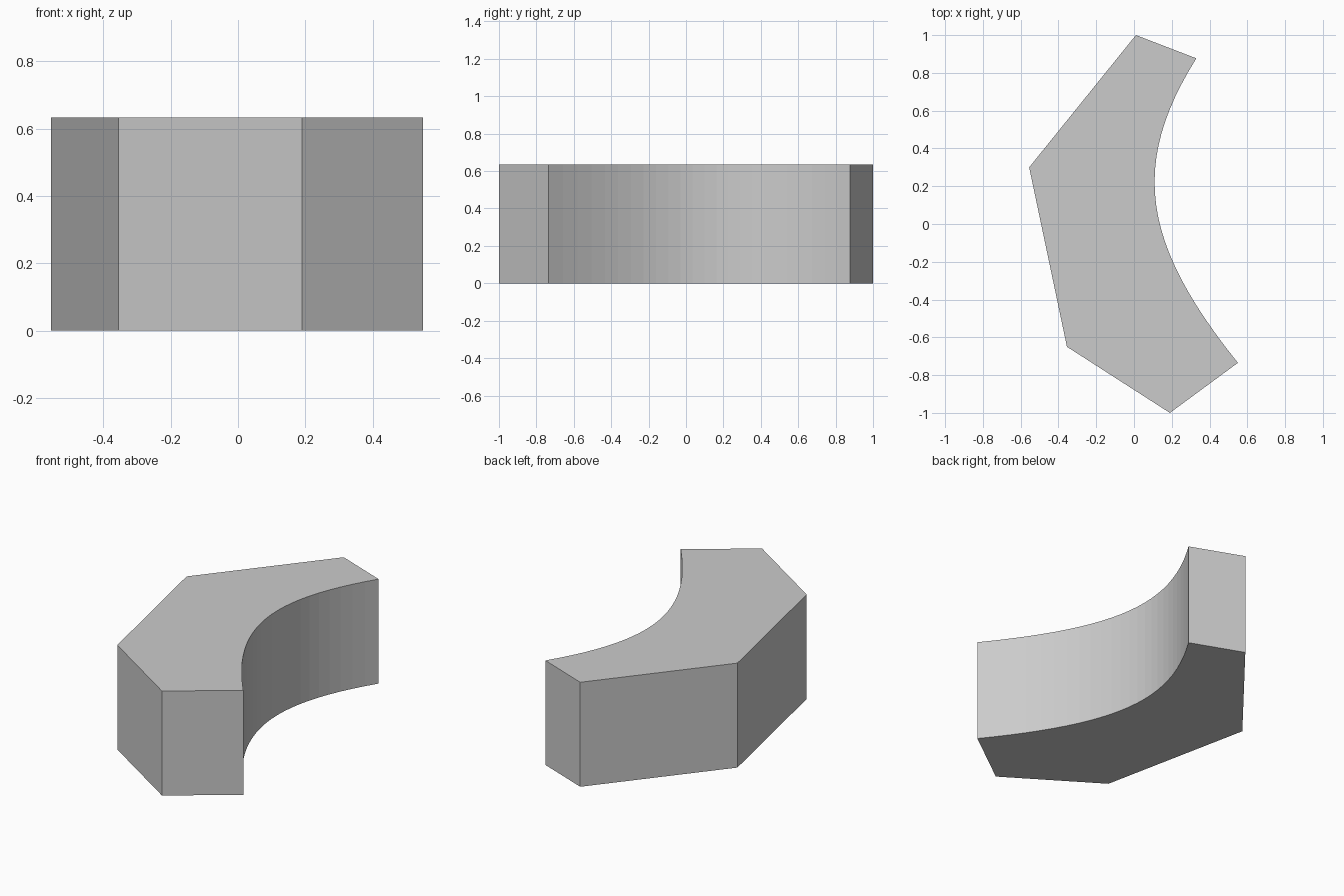
import bpy
import bmesh
from mathutils import Vector
from mathutils.geometry import interpolate_bezier

if "Cube" in bpy.data.objects:
    bpy.data.objects.remove(bpy.data.objects["Cube"])

HEIGHT = 0.634
CURVE_POINTS = 25

# Plain grey material
grey = bpy.data.materials.new("plain grey")
grey.use_nodes = True
colour = (0.6, 0.6, 0.6, 1)
grey.diffuse_color = colour
grey.node_tree.nodes["Principled BSDF"].inputs["Base Color"].default_value = colour

# Footprint: straight outer sides, then the concave inner curve
outer_corners = [(0.01, 1), (-0.555, 0.3), (-0.355, -0.65), (0.19, -1)]
inner_curve = interpolate_bezier(
    Vector((0.55, -0.735)), Vector((0.04, -0.10)),
    Vector((-0.02, 0.317)), Vector((0.33, 0.877)), CURVE_POINTS)
outline = outer_corners + [(p.x, p.y) for p in inner_curve]

# Raise the footprint into a solid block
bm = bmesh.new()
base = bm.faces.new([bm.verts.new((x, y, 0)) for x, y in outline])
raised = bmesh.ops.extrude_face_region(bm, geom=[base], use_keep_orig=True)
top_verts = [g for g in raised["geom"] if isinstance(g, bmesh.types.BMVert)]
bmesh.ops.translate(bm, verts=top_verts, vec=(0, 0, HEIGHT))
bmesh.ops.recalc_face_normals(bm, faces=bm.faces)

mesh = bpy.data.meshes.new("curved_block")
bm.to_mesh(mesh)
bm.free()
mesh.materials.append(grey)
block = bpy.data.objects.new("curved_block", mesh)
bpy.context.collection.objects.link(block)
